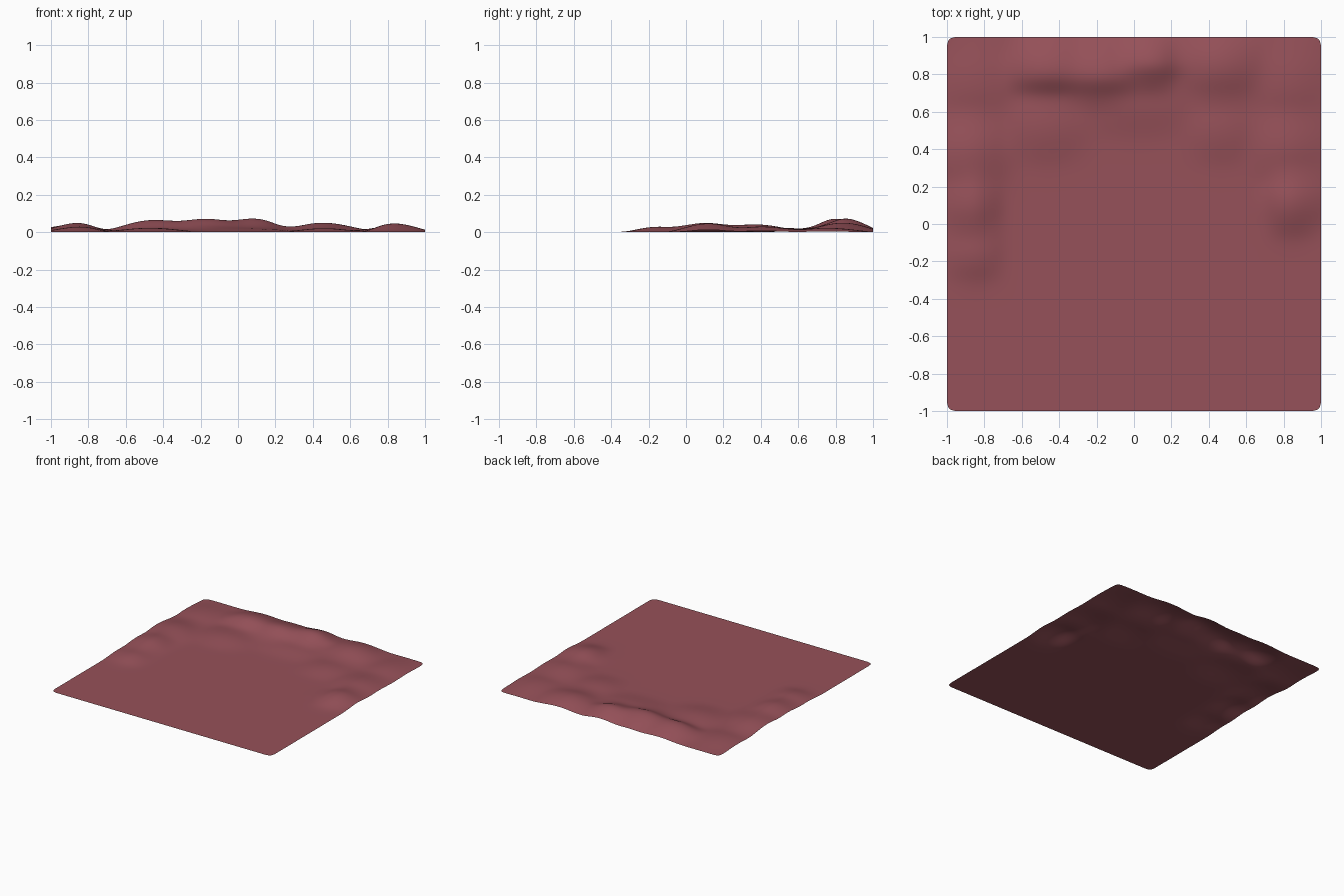
import bpy
import bmesh

# Soft mounds: centre x, y, reach left, right, front, back, height
MOUNDS = [
    # steep back ridge
    (-0.45, 0.80, 0.32, 0.35, 0.15, 0.27, 0.074),
    (-0.17, 0.78, 0.35, 0.32, 0.15, 0.28, 0.080),
    (0.09, 0.83, 0.32, 0.24, 0.13, 0.25, 0.086),
    (0.45, 0.84, 0.28, 0.32, 0.26, 0.25, 0.056),
    # low terrace in front of the ridge
    (0.02, 0.67, 0.50, 0.45, 0.25, 0.25, 0.024),
    (0.46, 0.50, 0.25, 0.25, 0.22, 0.28, 0.024),
    (-0.47, 0.52, 0.30, 0.30, 0.24, 0.25, 0.026),
    # left bank
    (-0.84, 0.10, 0.26, 0.15, 0.26, 0.32, 0.057),
    (-0.82, -0.16, 0.28, 0.13, 0.19, 0.28, 0.035),
    (-0.87, 0.37, 0.28, 0.25, 0.28, 0.30, 0.046),
    (-0.85, 0.75, 0.25, 0.28, 0.25, 0.28, 0.024),
    # right bank
    (0.82, 0.12, 0.16, 0.26, 0.24, 0.24, 0.055),
    (0.82, 0.40, 0.25, 0.25, 0.25, 0.30, 0.034),
    (0.84, 0.75, 0.26, 0.22, 0.26, 0.30, 0.026),
]


def height(x, y):
    total = 0.0
    for cx, cy, left, right, front, back, h in MOUNDS:
        dx = (x - cx) / (left if x < cx else right)
        dy = (y - cy) / (front if y < cy else back)
        d = dx * dx + dy * dy
        if d < 1:
            total += (h * (1 - d) ** 2) ** 4
    return total ** 0.25


# Terrain sheet: single open surface
bm = bmesh.new()
bmesh.ops.create_grid(bm, x_segments=26, y_segments=26, size=1.0)
for v in bm.verts:
    v.co.z = height(v.co.x, v.co.y)
for f in bm.faces:
    f.smooth = True
mesh = bpy.data.meshes.new("terrain")
bm.to_mesh(mesh)
bm.free()
terrain = bpy.data.objects.new("terrain", mesh)
bpy.context.collection.objects.link(terrain)

# Subdivision softens the mounds and rounds the corners
sub = terrain.modifiers.new("smooth", 'SUBSURF')
sub.levels = sub.render_levels = 3

mat = bpy.data.materials.new("dusty red")
mat.diffuse_color = (0.305, 0.082, 0.10, 1)
mesh.materials.append(mat)
